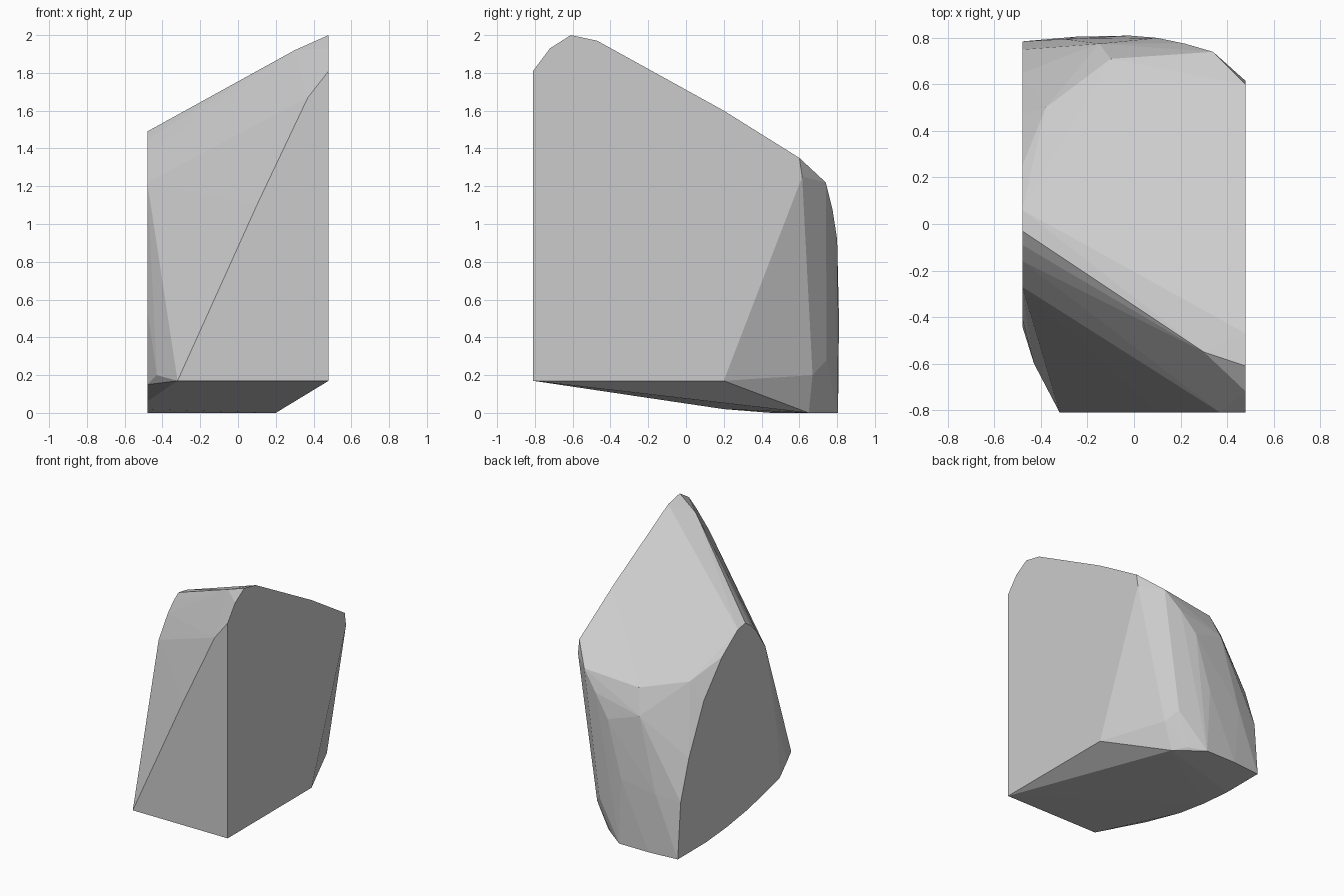
import bpy, bmesh, math

# Corner points of the cut stone, grouped by side
right_side = [(0.48, y, z) for y, z in (
    (-0.81, 0.17), (-0.81, 1.81), (-0.72, 1.93), (-0.61, 2.0), (-0.47, 1.97),
    (0.20, 1.60), (0.60, 1.35), (0.615, 1.25), (0.20, 0.17))]
left_side = [(-0.48, y, z) for y, z in (
    (-0.44, 0.15), (-0.41, 0.55), (-0.27, 1.22), (-0.16, 1.38), (-0.09, 1.45),
    (-0.03, 1.49), (0.06, 1.475), (0.25, 1.34), (0.47, 1.09), (0.65, 0.72),
    (0.75, 0.42), (0.785, 0.0), (0.45, 0.0), (0.20, 0.02), (-0.07, 0.06))]
front_side = [(-0.32, -0.81, 0.17), (0.10, -0.81, 1.10), (0.37, -0.81, 1.67),
              (-0.43, -0.60, 0.20)]
ridge = [(0.30, -0.55, 1.92)]
back_side = [(0.34, 0.74, 1.22), (-0.10, 0.71, 1.18), (-0.38, 0.50, 1.22),
             (0.22, 0.775, 1.08), (0.10, 0.80, 0.92), (-0.15, 0.775, 1.0),
             (-0.02, 0.81, 0.50), (-0.30, 0.795, 0.45),
             (0.21, 0.745, 0.28), (0.28, 0.67, 0.20)]
base = [(0.20, 0.65, 0.0), (0.12, 0.73, 0.02), (0.0, 0.805, 0.0),
        (-0.25, 0.805, 0.0)]

# Wrap the points in a convex solid and merge nearly flat triangles
bm = bmesh.new()
for p in right_side + left_side + front_side + ridge + back_side + base:
    bm.verts.new(p)
hull = bmesh.ops.convex_hull(bm, input=bm.verts[:])
loose = [v for v in bm.verts if not v.link_faces]
bmesh.ops.delete(bm, geom=loose, context='VERTS')
bmesh.ops.dissolve_limit(bm, angle_limit=math.radians(0.5),
                         verts=bm.verts[:], edges=bm.edges[:])
bmesh.ops.recalc_face_normals(bm, faces=bm.faces[:])

mesh = bpy.data.meshes.new("rock")
bm.to_mesh(mesh)
bm.free()
rock = bpy.data.objects.new("rock", mesh)
bpy.context.collection.objects.link(rock)

# Plain grey stone
stone = bpy.data.materials.new("grey stone")
stone.diffuse_color = (0.6, 0.6, 0.6, 1)
mesh.materials.append(stone)
